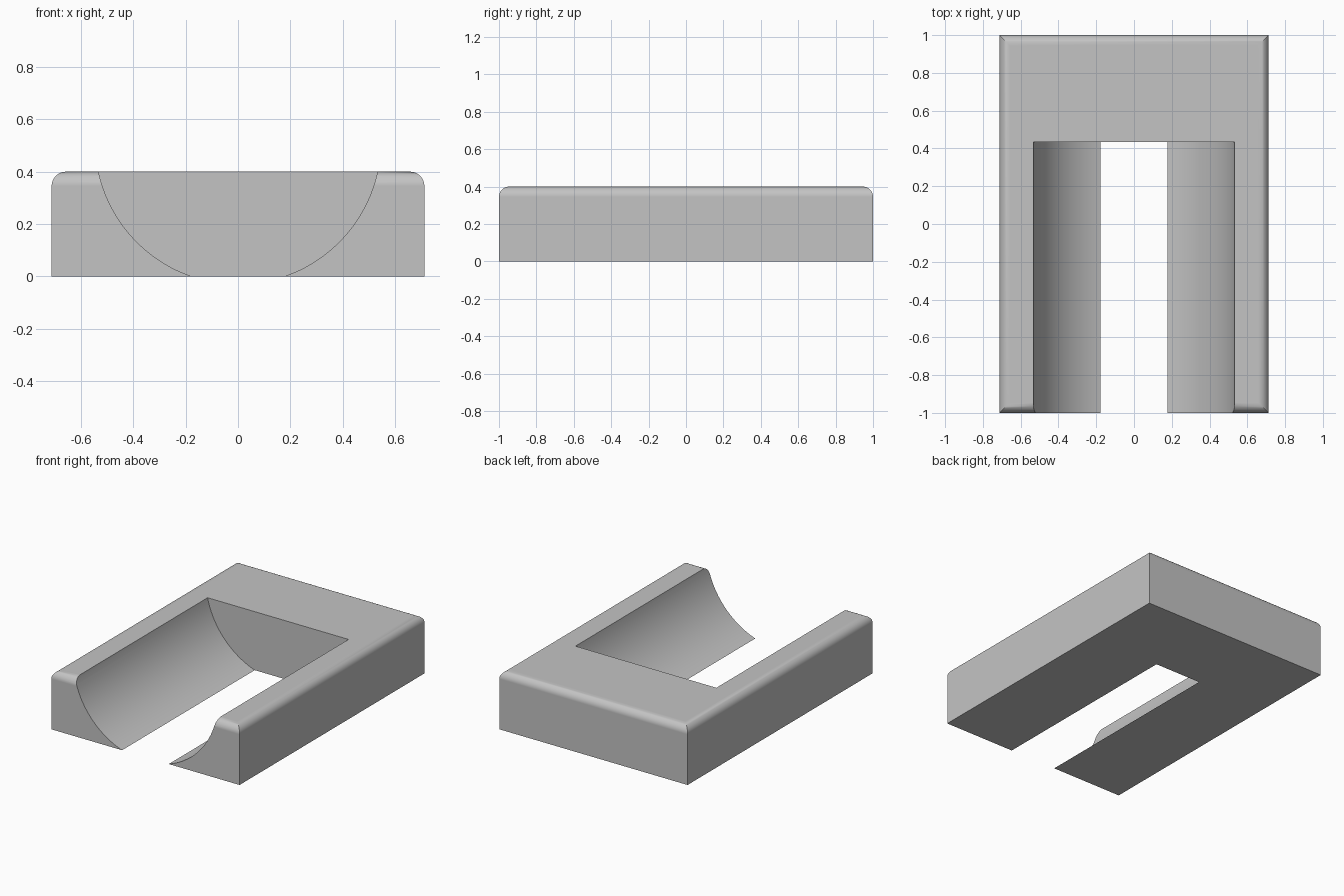
import bpy
import bmesh
import math
from mathutils import Matrix

if "Cube" in bpy.data.objects:
    bpy.data.objects.remove(bpy.data.objects["Cube"], do_unlink=True)

WIDTH, LENGTH, HEIGHT = 1.424, 2.0, 0.4
ROUND = 0.055
GROOVE_RADIUS, GROOVE_Z, GROOVE_END = 0.5455, 0.516, 0.433


def add_object(name, bm):
    mesh = bpy.data.meshes.new(name)
    bm.to_mesh(mesh)
    bm.free()
    obj = bpy.data.objects.new(name, mesh)
    bpy.context.collection.objects.link(obj)
    return obj


grey = bpy.data.materials.new("plain grey")
grey.use_nodes = True
colour = (0.55, 0.55, 0.55, 1)
grey.diffuse_color = colour
grey.node_tree.nodes["Principled BSDF"].inputs["Base Color"].default_value = colour

# Block with rounded top edges and sharp upright corners
bm = bmesh.new()
bmesh.ops.create_cube(bm, size=1)
bmesh.ops.scale(bm, vec=(WIDTH, LENGTH, HEIGHT), verts=bm.verts)
bmesh.ops.translate(bm, vec=(0, 0, HEIGHT / 2), verts=bm.verts)
top_edges = [e for e in bm.edges if all(v.co.z > HEIGHT / 2 for v in e.verts)]
bmesh.ops.bevel(bm, geom=top_edges, offset=ROUND, segments=8, profile=0.5,
                affect='EDGES', clamp_overlap=True)
block = add_object("cradle_block", bm)
block.data.materials.append(grey)

# Round groove, open at the front and through the bottom
bm = bmesh.new()
front = -LENGTH / 2 - 0.2
bmesh.ops.create_cone(bm, cap_ends=True, segments=128, radius1=GROOVE_RADIUS,
                      radius2=GROOVE_RADIUS, depth=GROOVE_END - front)
bmesh.ops.rotate(bm, cent=(0, 0, 0), verts=bm.verts,
                 matrix=Matrix.Rotation(math.pi / 2, 3, 'X'))
bmesh.ops.translate(bm, vec=(0, (GROOVE_END + front) / 2, GROOVE_Z), verts=bm.verts)
cutter = add_object("groove_cutter", bm)
cutter.data.materials.append(grey)
cutter.hide_render = True

cut = block.modifiers.new("groove", 'BOOLEAN')
cut.operation = 'DIFFERENCE'
cut.solver = 'EXACT'
cut.object = cutter
bpy.ops.object.select_all(action='DESELECT')
bpy.context.view_layer.objects.active = block
block.select_set(True)
bpy.ops.object.modifier_apply(modifier=cut.name)
bpy.data.objects.remove(cutter, do_unlink=True)

# Smooth curves, crisp corners, flat large faces
bpy.ops.object.shade_smooth_by_angle(angle=math.radians(25))
weighted = block.modifiers.new("flat_faces", 'WEIGHTED_NORMAL')
weighted.keep_sharp = True
